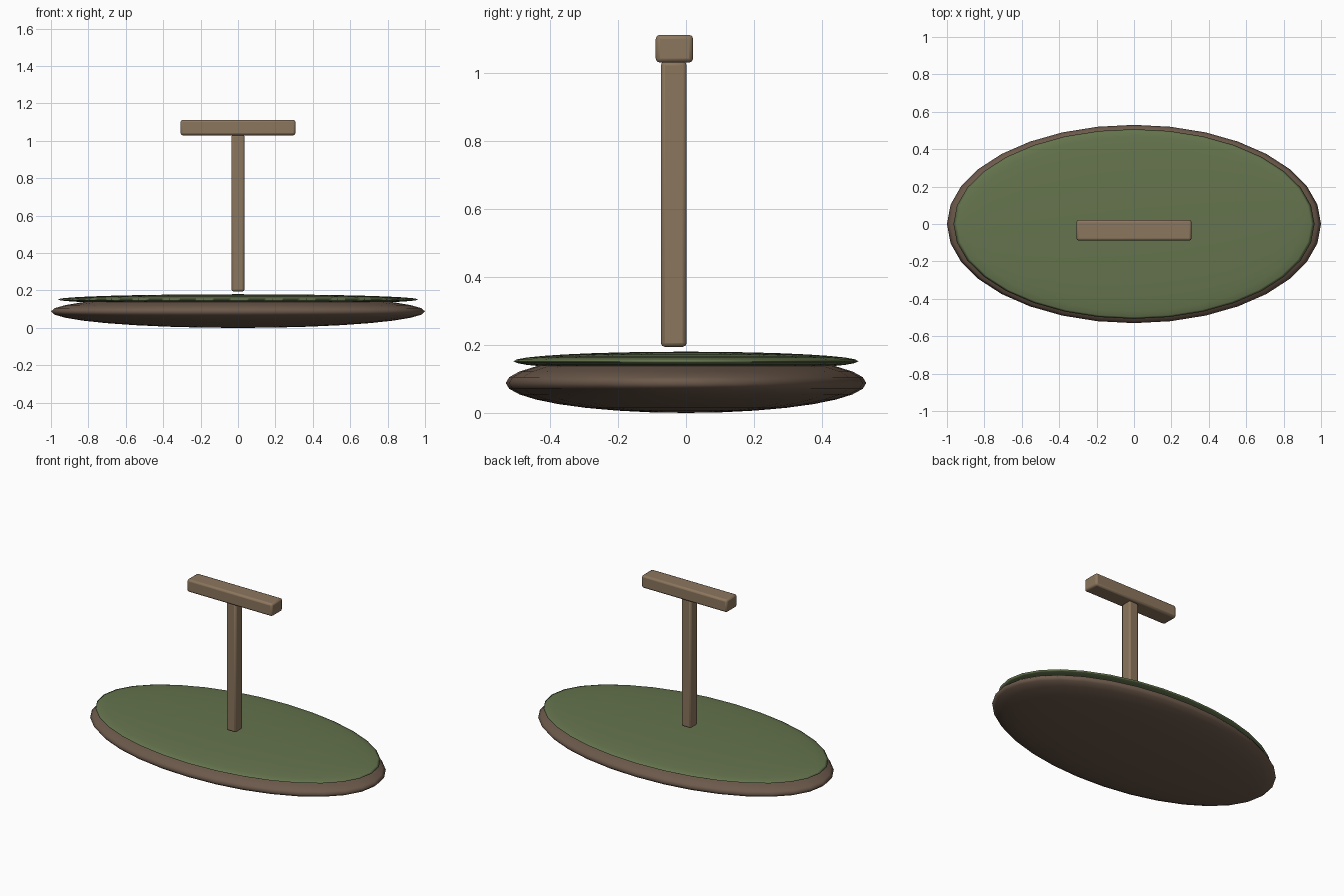
import bpy
import math

if "Cube" in bpy.data.objects:
    bpy.data.objects.remove(bpy.data.objects["Cube"])


def material(name, rgb):
    mat = bpy.data.materials.new(name)
    mat.diffuse_color = (*rgb, 1)
    mat.use_nodes = True
    mat.node_tree.nodes["Principled BSDF"].inputs["Base Color"].default_value = mat.diffuse_color
    return mat


def finish(obj, name, mat):
    obj.name = name
    obj.data.materials.append(mat)
    bpy.ops.object.transform_apply(location=False, rotation=False, scale=True)


def disc(name, z, radii, mat):
    """Flattened smooth ellipsoid."""
    bpy.ops.mesh.primitive_uv_sphere_add(segments=32, ring_count=16, radius=1, location=(0, 0, z))
    obj = bpy.context.object
    obj.scale = radii
    finish(obj, name, mat)
    bpy.ops.object.shade_smooth()


def beam(name, centre, size, mat):
    """Timber with softened edges."""
    bpy.ops.mesh.primitive_cube_add(size=1, location=centre)
    obj = bpy.context.object
    obj.scale = size
    finish(obj, name, mat)
    bevel = obj.modifiers.new("soft_edges", 'BEVEL')
    bevel.width = 0.012
    bevel.segments = 2
    bpy.ops.object.shade_smooth_by_angle(angle=math.radians(35))


soil = material("soil_brown", (0.15, 0.10, 0.07))
grass = material("grass_green", (0.13, 0.175, 0.075))
wood = material("weathered_wood", (0.26, 0.18, 0.11))

# Ground mound: soil with a thin turf layer on top
disc("soil_base", 0.088, (1.0, 0.53, 0.088), soil)
disc("grass_top", 0.152, (0.965, 0.507, 0.028), grass)

# Post floating just above the turf, with a crossbar on top
beam("post", (0, -0.036, 0.614), (0.07, 0.076, 0.84), wood)
beam("crossbar", (0, -0.034, 1.071), (0.615, 0.11, 0.082), wood)
